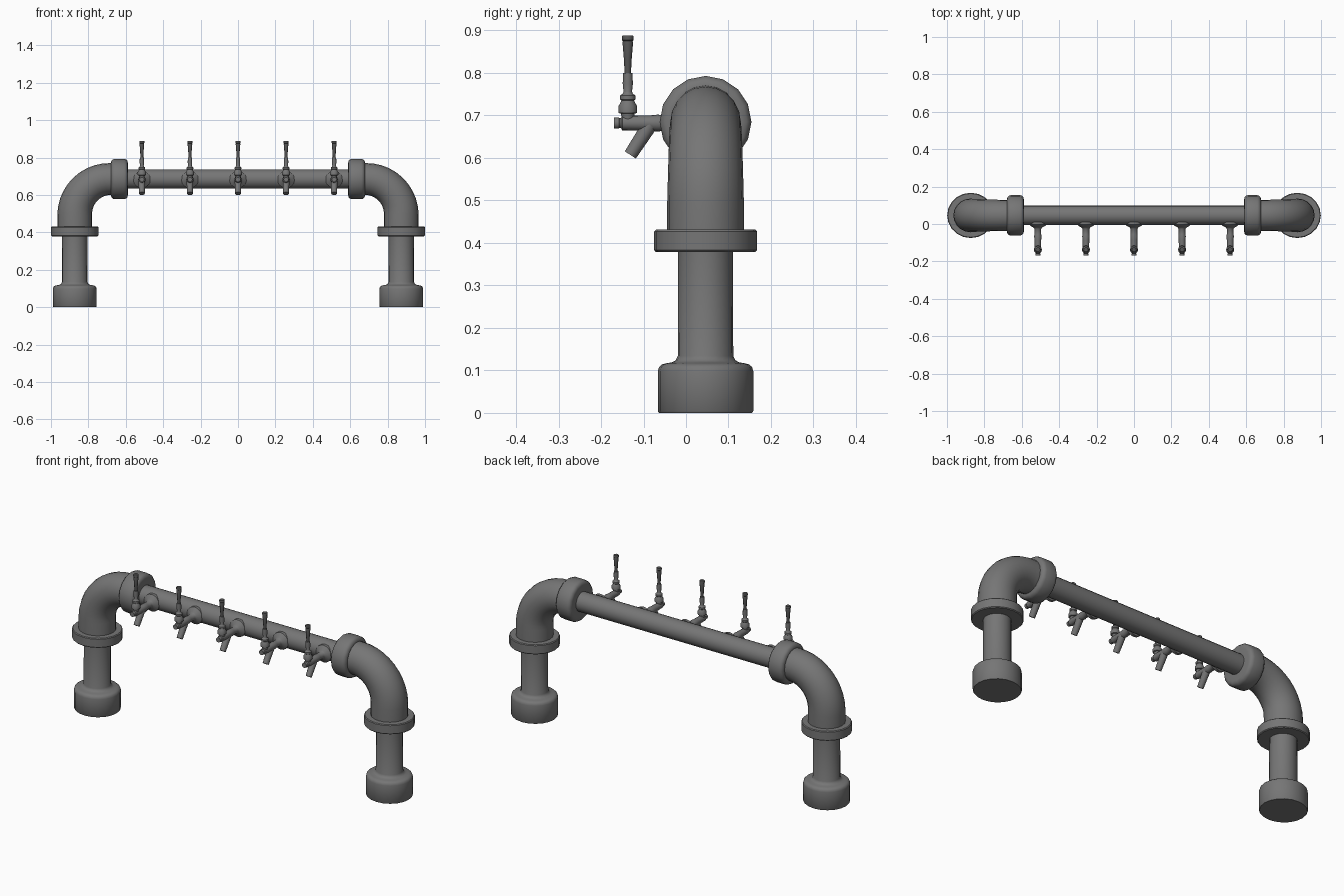
import bpy, bmesh, math
from mathutils import Vector

if "Cube" in bpy.data.objects:
    bpy.data.objects.remove(bpy.data.objects["Cube"])


def material(name, v):
    m = bpy.data.materials.new(name)
    m.diffuse_color = (v, v, v, 1)
    m.use_nodes = True
    m.node_tree.nodes["Principled BSDF"].inputs["Base Color"].default_value = m.diffuse_color
    return m


METAL = material("grey metal", 0.18)
DARK = material("dark grip", 0.09)
CY, PZ, LX = 0.046, 0.685, 0.873   # pipe depth, pipe height, leg offset
X, Y, Z = Vector((1, 0, 0)), Vector((0, 1, 0)), Vector((0, 0, 1))


def sweep(name, stations, n=20, mat=METAL, squash=1.0):
    """Skin round rings; each station is (centre, direction, radius)."""
    bm = bmesh.new()
    rings = []
    for c, d, r in stations:
        v = Y if abs(d.y) < 0.3 else X
        u = v.cross(d).normalized()
        rings.append([bm.verts.new(c + u * r * math.cos(2 * math.pi * i / n)
                                   + v * r * squash * math.sin(2 * math.pi * i / n))
                      for i in range(n)])
    for a, b in zip(rings, rings[1:]):
        for i in range(n):
            j = (i + 1) % n
            bm.faces.new((a[i], a[j], b[j], b[i]))
    bm.faces.new(rings[0])
    bm.faces.new(rings[-1])
    bmesh.ops.recalc_face_normals(bm, faces=bm.faces)
    for f in bm.faces:
        f.smooth = True
    for e in bm.edges:
        e.smooth = e.calc_face_angle(0) < math.radians(38)
    me = bpy.data.meshes.new(name)
    bm.to_mesh(me)
    bm.free()
    me.materials.append(mat)
    ob = bpy.data.objects.new(name, me)
    bpy.context.collection.objects.link(ob)
    return ob


def lathe(name, origin, axis, profile, **kw):
    """Turned part: profile is (distance along axis, radius)."""
    o, a = Vector(origin), Vector(axis).normalized()
    return sweep(name, [(o + a * t, a, r) for t, r in profile], **kw)


# legs, elbows and collars, one set per side
for s, side in ((-1, "left"), (1, "right")):
    foot = (s * LX, CY, 0)
    lathe(side + "_leg", foot, Z,
          [(0, .114), (.004, .117), (.098, .117), (.108, .114), (.114, .107),
           (.117, .095), (.119, .082), (.124, .073), (.134, .068), (.385, .067)],
          squash=.96)
    lathe(side + "_flange", foot, Z,
          [(.379, .122), (.383, .126), (.427, .126), (.431, .122)], squash=.96)
    # elbow: straight rise, quarter bend, short run into the collar
    R, zc = 0.19, PZ - 0.19
    path = [(Vector((s * LX, CY, .42)), Z, .093)]
    for i in range(11):
        t = math.pi / 2 * i / 10
        path.append((Vector((s * (LX - R + R * math.cos(t)), CY, zc + R * math.sin(t))),
                     Vector((-s * math.sin(t), 0, math.cos(t))), .093 - .008 * i / 10))
    path.append((Vector((s * .64, CY, PZ)), X * -s, .085))
    sweep(side + "_elbow", path, squash=.97)
    lathe(side + "_collar", (s * .679, CY, PZ), X * -s,
          [(0, .085), (.002, .097), (.010, .105), (.020, .108), (.070, .108),
           (.080, .105), (.088, .097), (.090, .085), (.090, .04)], n=16)

# cross pipe
lathe("cross_pipe", (-.62, CY, PZ), X, [(0, .052), (1.24, .052)])

# five taps
for k in range(5):
    x = (k - 2) * .257
    tag = "tap_%d_" % (k + 1)
    lathe(tag + "shank", (x, 0, .682), -Y,
          [(-.012, .046), (.004, .046), (.010, .040), (.018, .024), (.026, .018),
           (.055, .018), (.065, .020), (.085, .018), (.150, .017), (.153, .012),
           (.157, .012), (.158, .013), (.169, .013)], n=16)
    a, b = Vector((x, -.085, .678)), Vector((x, -.131, .607))
    lathe(tag + "spout", a, b - a, [(0, .018), ((b - a).length, .0155)], n=12)
    hub = (x, -.137, 0)
    lathe(tag + "handle_base", hub, Z,
          [(.690, .014), (.704, .016), (.706, .022), (.722, .022), (.730, .017),
           (.735, .015), (.738, .018), (.747, .018), (.751, .012), (.756, .010),
           (.775, .012), (.800, .011)], n=12)
    lathe(tag + "handle_grip", hub, Z,
          [(.799, .0075), (.830, .009), (.872, .0125), (.875, .0115),
           (.877, .0135), (.886, .0135), (.888, .012)], n=12, mat=DARK)
